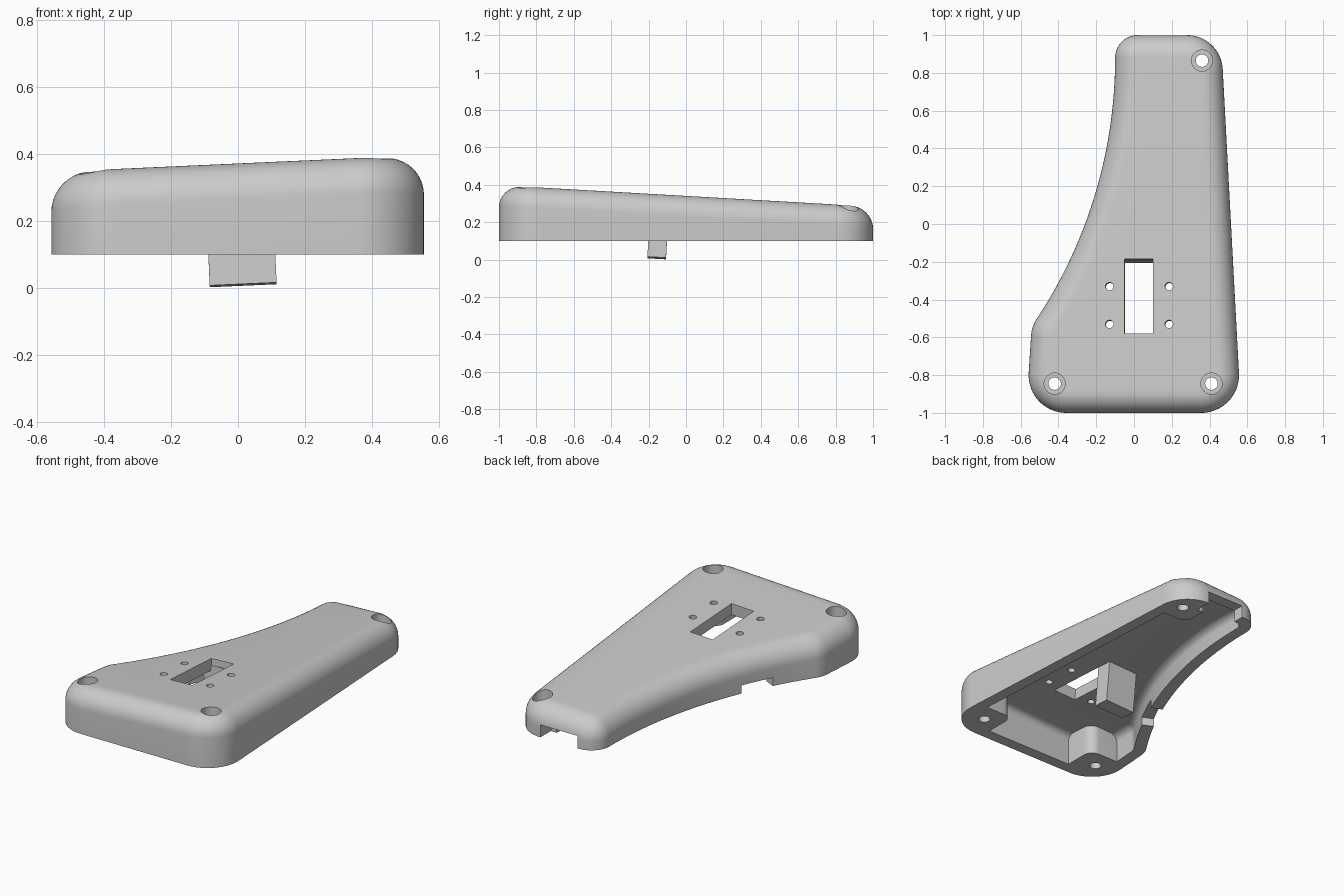
import bpy, bmesh, math
from mathutils import Vector, Matrix

if "Cube" in bpy.data.objects:
    bpy.data.objects.remove(bpy.data.objects["Cube"])

WALL = 0.07
UP = Vector((0, 0, 1))
TILT = UP.rotation_difference(Vector((-0.045, 0.055, 1)).normalized()).to_matrix().to_4x4()


def top_z(x, y):
    """Height of the sloping top face."""
    return 0.382 + 0.045 * (x - 0.34) - 0.055 * (y + 0.8)


# Tangent arcs of the outline: centre x, centre y, radius, angles, normal sign, steps
ARCS = [
    (-0.358, -0.80, 0.20, 176.3, 270, 1, 18),
    (0.356, -0.80, 0.20, 270, 363, 1, 18),
    (0.28, 0.81, 0.19, 3, 90, 1, 18),
    (0.02, 0.88, 0.12, 90, 180, 1, 18),
    (-2.61, 0.88, 2.51, 0, -33.5, -1, 36),
    (-0.375, -0.599, 0.17, 146.5, 176.3, 1, 8),
]


def outline(inset):
    pts = []
    for cx, cy, r, a0, a1, sign, n in ARCS:
        # the concave arc shares its end points with its neighbours
        for i in range(n + 1) if sign > 0 else range(1, n):
            a = math.radians(a0 + (a1 - a0) * i / n)
            d = r - sign * inset
            pts.append((cx + d * math.cos(a), cy + d * math.sin(a)))
    return pts


def finish(bm, name):
    bmesh.ops.recalc_face_normals(bm, faces=bm.faces)
    me = bpy.data.meshes.new(name)
    bm.to_mesh(me)
    bm.free()
    ob = bpy.data.objects.new(name, me)
    bpy.context.collection.objects.link(ob)
    return ob


def rounded_body(name, inset, z0, fillet, drop, steps=10):
    """Outline extruded up to the sloping face with a rolled top edge."""
    bm = bmesh.new()
    rings = [[bm.verts.new((x, y, z0)) for x, y in outline(inset)]]
    for k in range(steps + 1):
        a = math.pi / 2 * k / steps
        ring = outline(inset + fillet * (1 - math.cos(a)))
        rings.append([bm.verts.new((x, y, top_z(x, y) - drop - fillet * (1 - math.sin(a))))
                      for x, y in ring])
    n = len(rings[0])
    for lo, hi in zip(rings, rings[1:]):
        for i in range(n):
            j = (i + 1) % n
            bm.faces.new((lo[i], lo[j], hi[j], hi[i]))
    bm.faces.new(rings[0][::-1])
    bm.faces.new(rings[-1])
    return finish(bm, name)


def box(name, center, size, matrix=Matrix(), round_edges=0):
    bm = bmesh.new()
    bmesh.ops.create_cube(bm, size=1)
    bmesh.ops.scale(bm, vec=size, verts=bm.verts)
    if round_edges:
        edges = [e for e in bm.edges if abs(e.verts[0].co.z - e.verts[1].co.z) > 1e-4]
        bmesh.ops.bevel(bm, geom=edges, offset=round_edges, segments=8,
                        profile=0.5, affect='EDGES')
    bmesh.ops.transform(bm, matrix=Matrix.Translation(center) @ matrix, verts=bm.verts)
    return finish(bm, name)


def cylinder(name, center, r, depth, matrix=Matrix()):
    bm = bmesh.new()
    bmesh.ops.create_cone(bm, cap_ends=True, segments=32, radius1=r, radius2=r, depth=depth)
    bmesh.ops.transform(bm, matrix=Matrix.Translation(center) @ matrix, verts=bm.verts)
    return finish(bm, name)


def boolean(target, tool, op='DIFFERENCE'):
    tool.hide_render = True
    mod = target.modifiers.new(op.lower(), 'BOOLEAN')
    mod.operation, mod.object, mod.solver = op, tool, 'EXACT'
    bpy.context.view_layer.objects.active = target
    bpy.ops.object.modifier_apply(modifier=mod.name)
    bpy.data.objects.remove(tool)


# Shell, hollowed by a cavity that leaves three corner screw bosses
shell = rounded_body("enclosure_shell", 0, 0.1, 0.115, 0)
cavity = rounded_body("cavity_cutter", WALL, -0.05, 0.045, WALL)
for x, y in ((-0.51, -0.95), (0.52, -0.95), (0.46, 0.97)):
    boolean(cavity, box("boss_block", (x, y, 0.4), (0.44, 0.44, 2), round_edges=0.06))
boolean(shell, cavity)

# Counterbored screw holes
for x, y in ((-0.42, -0.845), (0.41, -0.845), (0.36, 0.865)):
    boolean(shell, cylinder("screw_hole", (x, y, 0.3), 0.033, 1))
    boolean(shell, cylinder("counterbore", (x, y, 0.45), 0.056, 0.5))

# Slot and four small mounting holes, square to the sloping face
boolean(shell, box("slot", (0.025, -0.3825, top_z(0.025, -0.3825)), (0.15, 0.395, 0.3), TILT))
for x in (-0.13, 0.185):
    for y in (-0.33, -0.53):
        boolean(shell, cylinder("mount_hole", (x, y, top_z(x, y)), 0.021, 0.3, TILT))

# Cable notches in the back wall and the concave side wall
boolean(shell, box("back_notch", (0.155, 1.0, 0.1), (0.25, 0.2, 0.15)))
boolean(shell, box("side_notch", (-0.33, -0.2, 0.1), (0.2, 0.2, 0.1),
                   Matrix.Rotation(math.radians(-25), 4, 'Z')))

# Tab hanging from the ceiling behind the slot
depth0, depth1 = 0.04, 0.3225
down = TILT.to_3x3() @ UP * (-(depth0 + depth1) / 2)
anchor = Vector((0.001, -0.139, top_z(0.001, -0.139)))
boolean(shell, box("tab", anchor + down, (0.2, 0.1, depth1 - depth0), TILT), 'UNION')

bpy.ops.object.select_all(action='DESELECT')
shell.select_set(True)
bpy.context.view_layer.objects.active = shell
bpy.ops.object.shade_smooth_by_angle(angle=math.radians(30))
